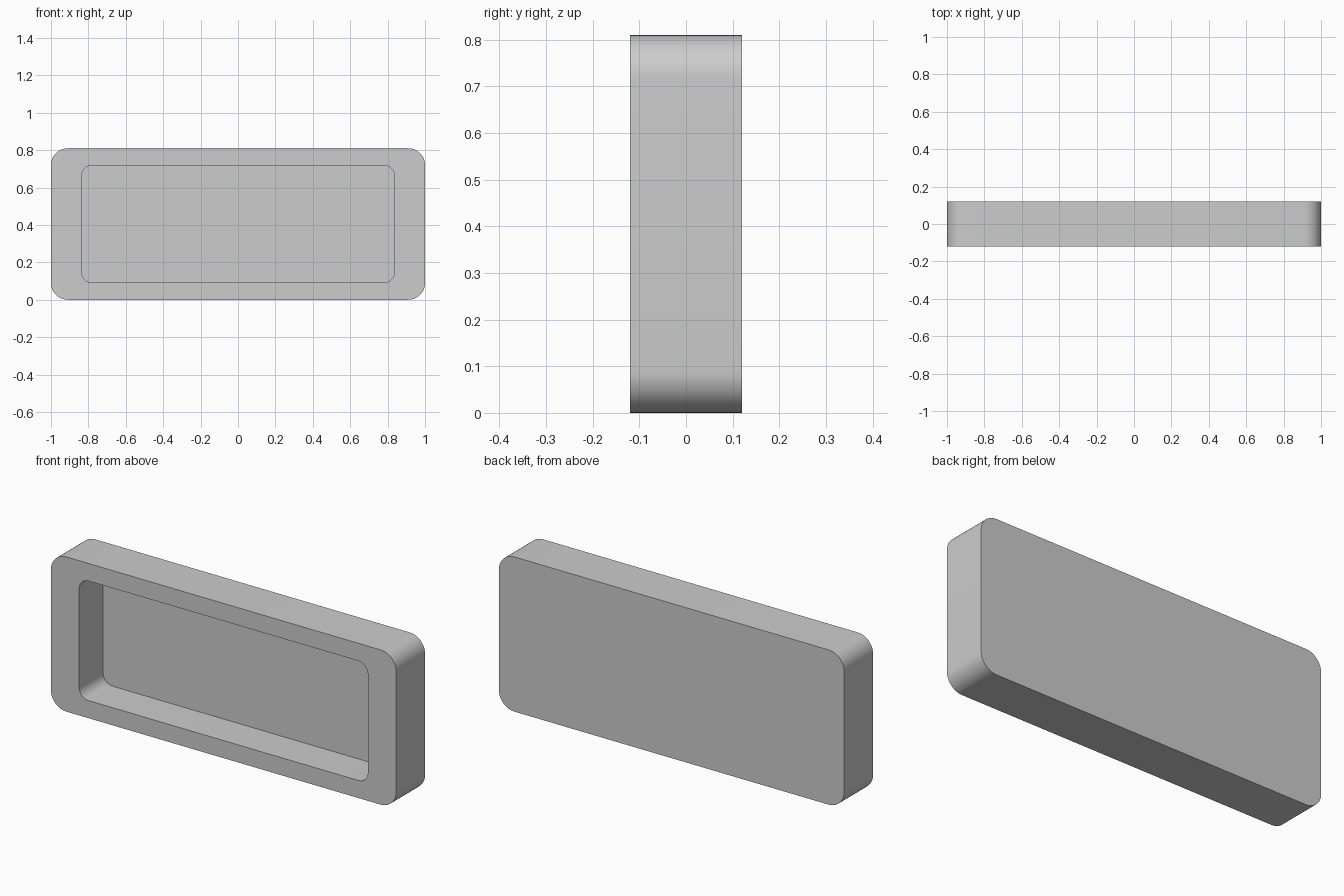
import bpy, bmesh, math

cube = bpy.data.objects.get("Cube")
if cube:
    bpy.data.objects.remove(cube, do_unlink=True)

WIDTH, HEIGHT, DEPTH = 2.0, 0.81, 0.24
FLOOR_Y = 0.078
SEGMENTS = 12

# Plain grey material
grey = bpy.data.materials.new("plain grey")
grey.use_nodes = True
colour = (0.604, 0.604, 0.604, 1)
grey.diffuse_color = colour
grey.node_tree.nodes["Principled BSDF"].inputs["Base Color"].default_value = colour


def rounded_loop(bm, width, height, radius, y):
    """Ring of vertices around a rounded rectangle facing the front."""
    ring = []
    for corner, (sx, sz) in enumerate([(1, 1), (-1, 1), (-1, -1), (1, -1)]):
        cx = sx * (width / 2 - radius)
        cz = HEIGHT / 2 + sz * (height / 2 - radius)
        for i in range(SEGMENTS + 1):
            a = math.pi / 2 * (corner + i / SEGMENTS)
            ring.append(bm.verts.new((cx + radius * math.cos(a), y,
                                      cz + radius * math.sin(a))))
    return ring


def bridge(bm, a, b):
    n = len(a)
    for i in range(n):
        j = (i + 1) % n
        bm.faces.new((a[i], a[j], b[j], b[i]))


# Tray: back panel, outer wall, front rim, recess wall, recess floor
bm = bmesh.new()
outer = (WIDTH, HEIGHT, 0.09)
inner = (1.672, 0.626, 0.055)
rings = [rounded_loop(bm, *outer, DEPTH / 2),
         rounded_loop(bm, *outer, -DEPTH / 2),
         rounded_loop(bm, *inner, -DEPTH / 2),
         rounded_loop(bm, *inner, FLOOR_Y)]
bm.faces.new(rings[0])
for a, b in zip(rings, rings[1:]):
    bridge(bm, a, b)
bm.faces.new(rings[-1])
bmesh.ops.recalc_face_normals(bm, faces=bm.faces)

mesh = bpy.data.meshes.new("recessed_tray")
bm.to_mesh(mesh)
bm.free()
mesh.materials.append(grey)
tray = bpy.data.objects.new("recessed_tray", mesh)
bpy.context.collection.objects.link(tray)

# Smooth corners, sharp rims
bpy.ops.object.select_all(action="DESELECT")
tray.select_set(True)
bpy.context.view_layer.objects.active = tray
bpy.ops.object.shade_smooth_by_angle(angle=math.radians(30))
